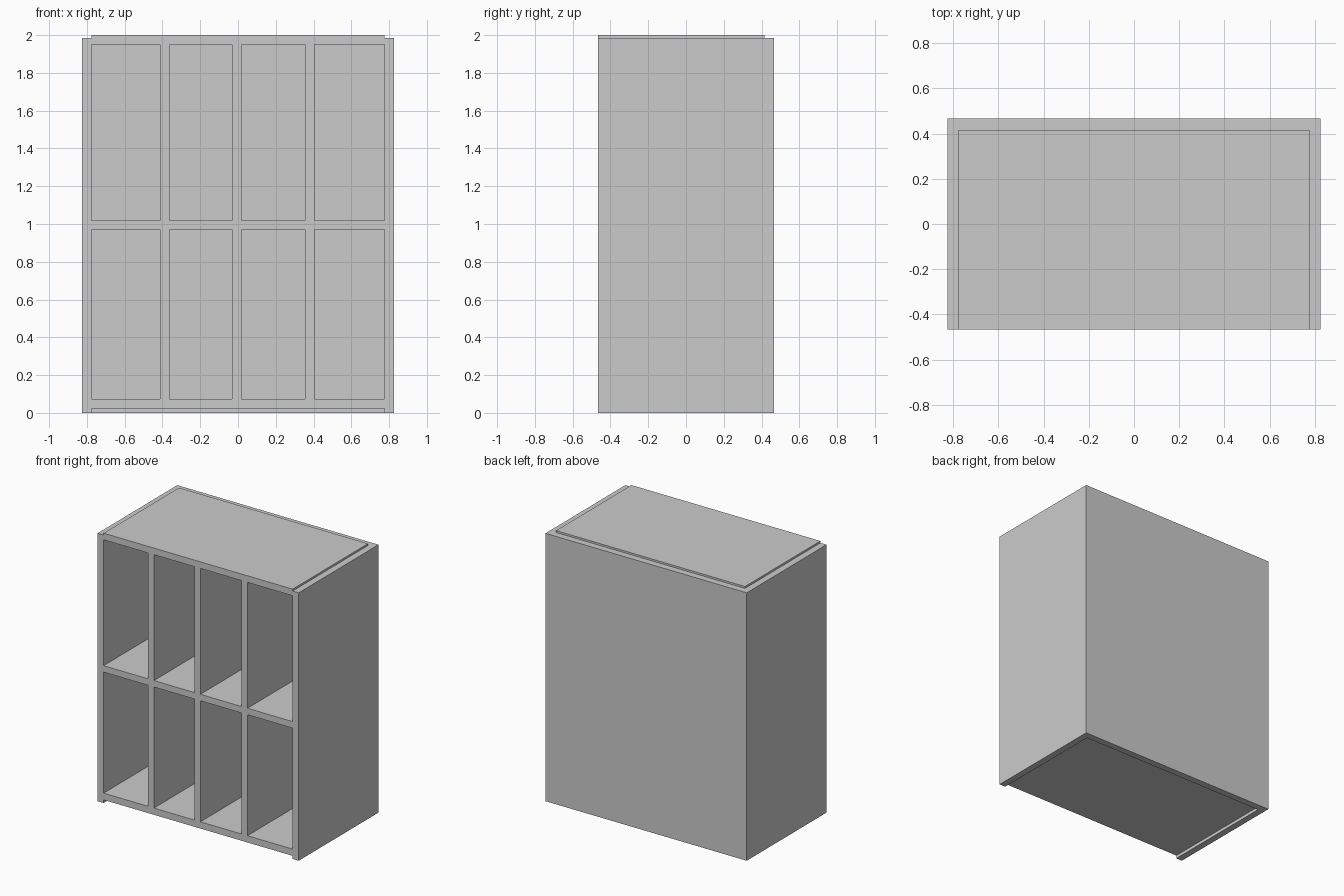
import bpy
import bmesh
from mathutils import Vector

if "Cube" in bpy.data.objects:
    bpy.data.objects.remove(bpy.data.objects["Cube"])

W, D = 0.825, 0.467        # half width, half depth
IN_X, IN_Y = 0.775, 0.416  # inner faces of the sides and back
SIDE_TOP = 1.986


def box(name, x0, x1, y0, y1, z0, z1):
    lo, hi = Vector((x0, y0, z0)), Vector((x1, y1, z1))
    centre = (lo + hi) / 2
    bm = bmesh.new()
    bmesh.ops.create_cube(bm, size=1)
    bmesh.ops.scale(bm, vec=hi - lo, verts=bm.verts)
    mesh = bpy.data.meshes.new(name)
    bm.to_mesh(mesh)
    bm.free()
    obj = bpy.data.objects.new(name, mesh)
    obj.location = centre
    bpy.context.collection.objects.link(obj)
    return obj


# Outer shell: two sides and the back
box("left_side", -W, -IN_X, -D, D, 0, SIDE_TOP)
box("right_side", IN_X, W, -D, D, 0, SIDE_TOP)
box("back_panel", -IN_X, IN_X, IN_Y, D, 0, SIDE_TOP)

# Horizontal boards: raised bottom, middle shelf, top standing slightly proud
boards = {"bottom_board": (0.023, 0.073),
          "middle_shelf": (0.97, 1.018),
          "top_board": (1.951, 2.0)}
for name, (z0, z1) in boards.items():
    box(name, -IN_X, IN_X, -D, IN_Y, z0, z1)

# Upright dividers in the lower and upper tiers
for tier, z0, z1 in (("lower", 0.073, 0.97), ("upper", 1.018, 1.951)):
    for i, x0 in enumerate((-0.412, -0.031, 0.355), 1):
        box(f"{tier}_divider_{i}", x0, x0 + 0.05, -D, IN_Y, z0, z1)
